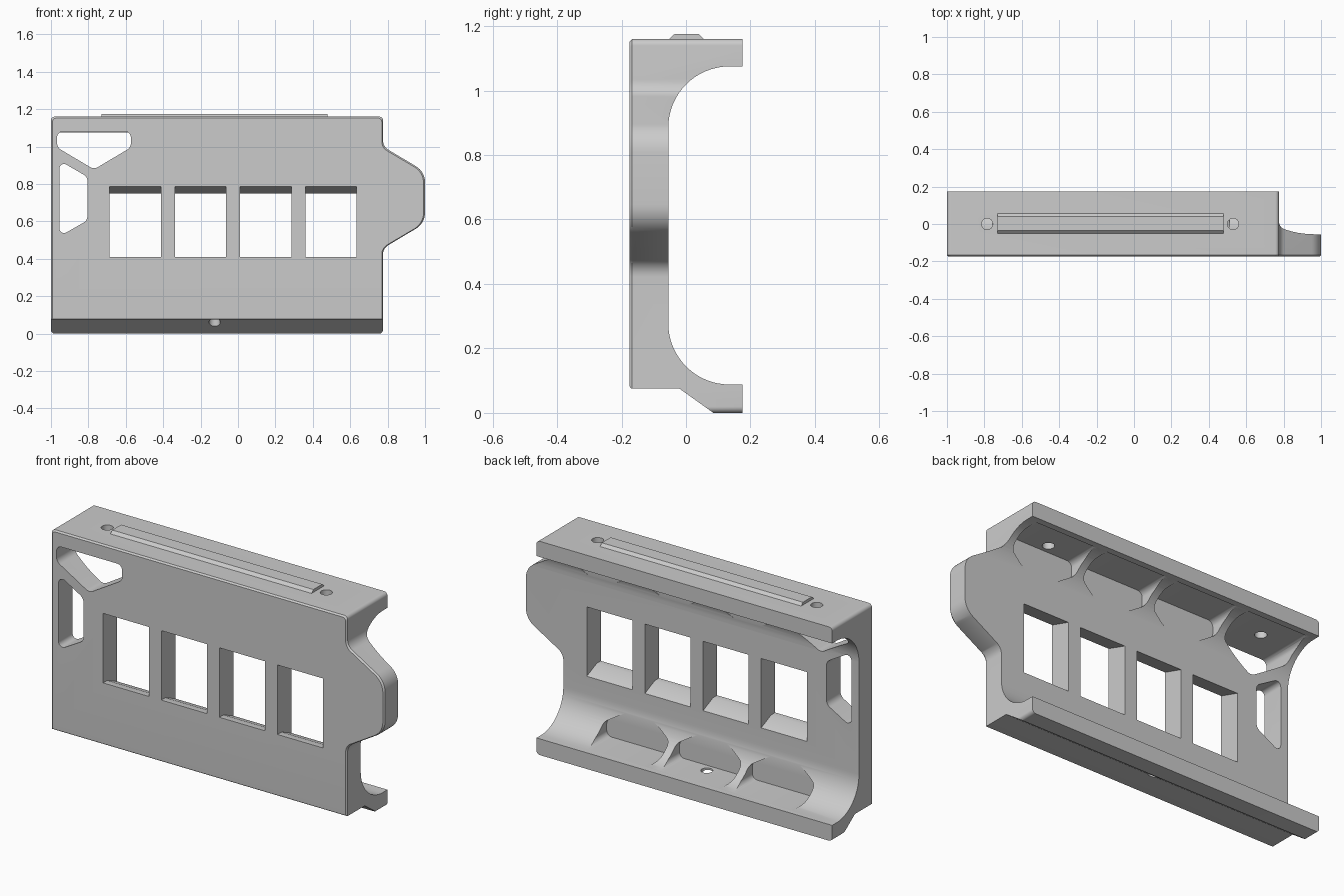
import bpy, bmesh, math
from mathutils import Vector

if "Cube" in bpy.data.objects:
    bpy.data.objects.remove(bpy.data.objects["Cube"])

COLOUR = (0.6, 0.6, 0.6, 1)
grey = bpy.data.materials.new("plain_grey")
grey.use_nodes = True
grey.diffuse_color = COLOUR
grey.node_tree.nodes["Principled BSDF"].inputs["Base Color"].default_value = COLOUR


def rounded(corners, steps=8):
    """Replace each (u, v, radius) corner with a true arc."""
    out = []
    for i, (u, v, r) in enumerate(corners):
        p = Vector((u, v))
        a = (Vector(corners[i - 1][:2]) - p).normalized()
        b = (Vector(corners[(i + 1) % len(corners)][:2]) - p).normalized()
        if r == 0:
            out.append(p)
            continue
        half = a.angle(b) / 2
        centre = p + (a + b).normalized() * r / math.sin(half)
        t = r / math.tan(half)
        start, end = p + a * t - centre, p + b * t - centre
        out += [centre + start.lerp(end, 0.5 - math.tan((0.5 - k / steps) * (math.pi - 2 * half))
                                    / (2 * math.tan(math.pi / 2 - half))).normalized() * r
                for k in range(steps + 1)]
    return out


def loft(name, rings):
    """Skin a stack of matching rings and cap both ends."""
    bm = bmesh.new()
    loops = [[bm.verts.new(co) for co in ring] for ring in rings]
    n = len(loops[0])
    for low, high in zip(loops, loops[1:]):
        for i in range(n):
            j = (i + 1) % n
            bm.faces.new((low[i], low[j], high[j], high[i]))
    bm.faces.new(loops[0][::-1])
    bm.faces.new(loops[-1])
    bmesh.ops.recalc_face_normals(bm, faces=bm.faces)
    mesh = bpy.data.meshes.new(name)
    bm.to_mesh(mesh)
    bm.free()
    obj = bpy.data.objects.new(name, mesh)
    bpy.context.collection.objects.link(obj)
    mesh.materials.append(grey)
    return obj


def along_x(name, pts, x0, x1):
    return loft(name, [[(x, y, z) for y, z in pts] for x in (x0, x1)])


def along_y(name, pts, y0, y1):
    return loft(name, [[(x, y, z) for x, z in pts] for y in (y0, y1)])


def along_z(name, pts, z0, z1):
    return loft(name, [[(x, y, z) for x, y in pts] for z in (z0, z1)])


def combine(body, tool, operation="DIFFERENCE"):
    mod = body.modifiers.new("cut", "BOOLEAN")
    mod.operation, mod.solver, mod.object = operation, "EXACT", tool
    bpy.context.view_layer.objects.active = body
    bpy.ops.object.modifier_apply(modifier=mod.name)
    bpy.data.objects.remove(tool)


# Channel-shaped side profile (y, z), swept along the width
profile = rounded([(-0.175, 0.075, 0.01), (-0.02, 0.075, 0), (0.113, -0.02, 0),
                   (0.175, -0.02, 0), (0.175, 0.088, 0), (-0.055, 0.088, 0.19),
                   (-0.055, 1.075, 0.19), (0.175, 1.075, 0), (0.175, 1.2, 0),
                   (-0.175, 1.2, 0)], 16)
body = along_x("bracket_body", profile, -1.1, 1.1)

# Front outline with side tab and chamfered front rim
outline = rounded([(-1, 0, 0.02), (0.775, 0, 0.02), (0.775, 0.456, 0.06),
                   (1, 0.59, 0.1), (1, 0.866, 0.1), (0.775, 1.0, 0.06),
                   (0.775, 1.16, 0.02), (-1, 1.16, 0.02)])
mid = 0.58
rim = [(x * 0.977, -0.19, mid + (z - mid) * 0.96) for x, z in outline]
combine(body, loft("outline_tool", [rim] + [[(x, y, z) for x, z in outline]
                                            for y in (-0.167, 0.3)]), "INTERSECT")

# Four slanted socket windows
window = [(-0.2, 0.41), (-0.14, 0.41), (-0.05, 0.37), (0, 0.37),
          (0, 0.747), (-0.05, 0.747), (-0.175, 0.787), (-0.2, 0.787)]
for i in range(4):
    x = -0.55 + i * 0.349
    combine(body, along_x("window_tool", window, x - 0.137, x + 0.137))

# Pentagon pockets in the upper and lower curves; the first upper one is open
HALF = 0.197
shape = [(-HALF, 1.08, 0.03), (HALF, 1.08, 0.03), (HALF, 0.995, 0.04),
         (0, 0.878, 0.04), (-HALF, 0.995, 0.04)]


def pocket(x, flip, front):
    pts = [(x + u, 1.165 - v if flip else v) for u, v in rounded(shape)]
    combine(body, along_y("pocket_tool", pts, front, 0.14))


SPACING = 0.437
for i in range(4):
    pocket(-0.77 + i * SPACING, False, -0.05 if i else -0.3)
for i in range(3):
    pocket(-0.56 + i * SPACING, True, -0.05)

# Slot beside the open pocket
slot = rounded([(-0.955, 0.925, 0.025), (-0.805, 0.838, 0.04),
                (-0.805, 0.605, 0.04), (-0.955, 0.52, 0.025)])
combine(body, along_y("slot_tool", slot, -0.3, 0.3))


# Screw holes
def hole(x, z0, z1):
    ring = [(x + 0.03 * math.cos(k * math.pi / 12), 0.03 * math.sin(k * math.pi / 12))
            for k in range(24)]
    combine(body, along_z("hole_tool", ring, z0, z1))


hole(-0.785, 1.04, 1.3)
hole(0.53, 1.04, 1.3)
hole(-0.125, -0.1, 0.13)

# Raised label strip on top
strip = [(-0.052, 1.155), (-0.052, 1.16), (-0.036, 1.175),
         (0.04, 1.175), (0.055, 1.16), (0.055, 1.155)]
rail = along_x("top_strip", strip, -0.73, 0.478)

# Smooth shading with sharp edges
for obj in (body, rail):
    bpy.ops.object.select_all(action="DESELECT")
    obj.select_set(True)
    bpy.context.view_layer.objects.active = obj
    bpy.ops.object.shade_smooth_by_angle(angle=math.radians(30))
